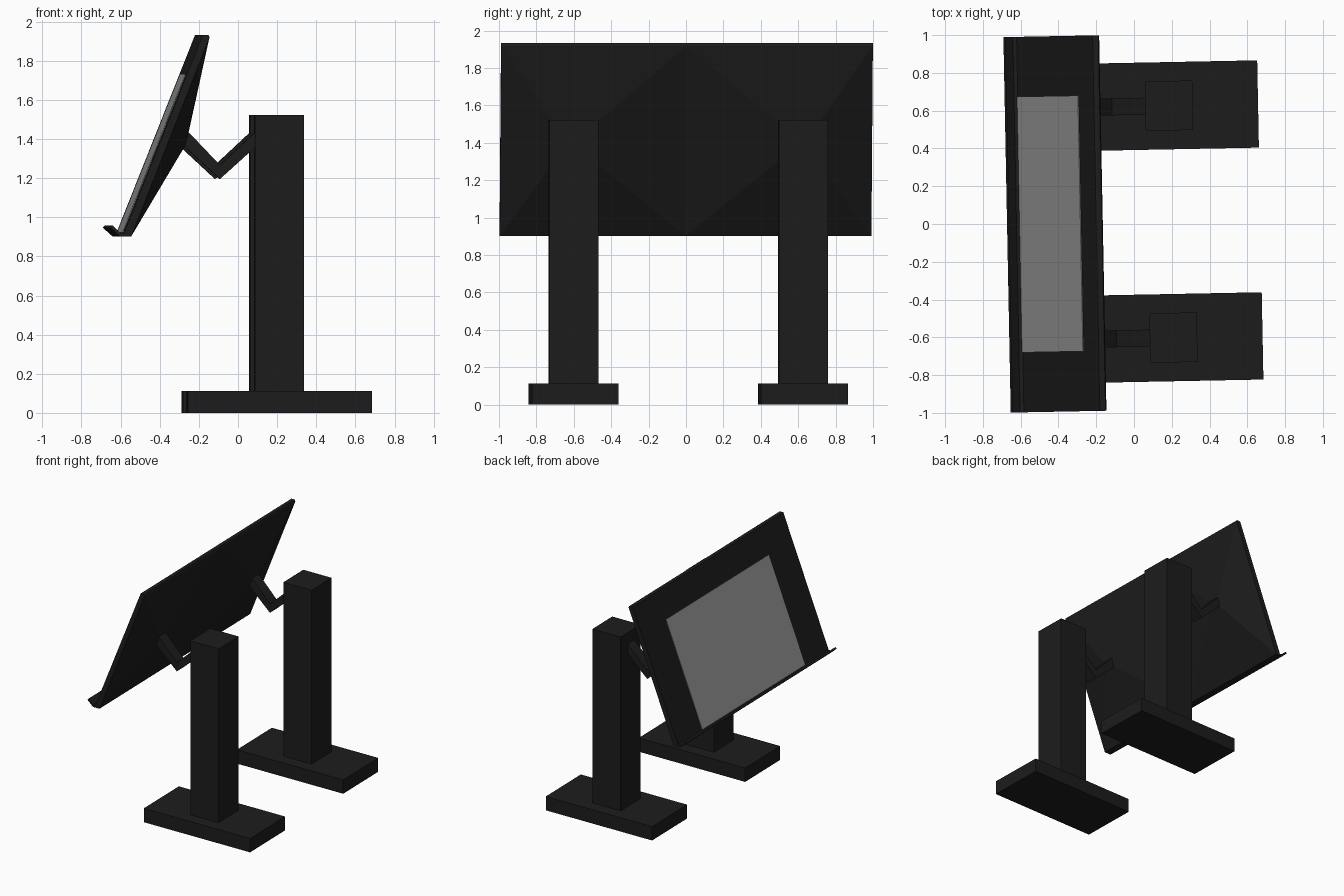
import bpy, bmesh
from mathutils import Matrix, Vector

if "Cube" in bpy.data.objects:
    bpy.data.objects.remove(bpy.data.objects["Cube"])

YAW = 0.0195                       # the whole stand is turned slightly
BASE = Matrix.Rotation(YAW, 4, 'Z') @ Matrix.Translation((0, 0.0085, 0))
ARM_Y = 0.614                      # distance of each support from the middle


def material(name, value):
    m = bpy.data.materials.new(name)
    m.diffuse_color = (value, value, value, 1)
    m.use_nodes = True
    m.node_tree.nodes["Principled BSDF"].inputs["Base Color"].default_value = m.diffuse_color
    return m


dark = material("dark_plastic", 0.012)
light = material("screen_grey", 0.32)


def prism(name, profile, y0, y1, mat, shape=None):
    """Sweep an x/z profile from y0 to y1, then mirror it across the middle."""
    bm = bmesh.new()
    a = [bm.verts.new((x, y0, z)) for x, z in profile]
    b = [bm.verts.new((x, y1, z)) for x, z in profile]
    n = len(profile)
    sides = [bm.faces.new((a[i], a[(i + 1) % n], b[(i + 1) % n], b[i])) for i in range(n)]
    bm.faces.new(b)
    if y0 > 0:                     # parts touching the middle stay open there
        bm.faces.new(a)
    if shape:
        shape(bm, sides)
    bmesh.ops.recalc_face_normals(bm, faces=bm.faces[:])
    if y0 == 0:                    # open shells: make the outer cap face outwards
        bm.faces.ensure_lookup_table()
        if bm.faces[n].normal.y < 0:
            bmesh.ops.reverse_faces(bm, faces=bm.faces[:])
    me = bpy.data.meshes.new(name)
    bm.to_mesh(me)
    bm.free()
    me.materials.append(mat)
    ob = bpy.data.objects.new(name, me)
    bpy.context.collection.objects.link(ob)
    ob.matrix_world = BASE
    mod = ob.modifiers.new("mirror", 'MIRROR')
    mod.use_axis = (False, True, False)
    return ob


def rect(x0, x1, z0, z1):
    return [(x0, z0), (x1, z0), (x1, z1), (x0, z1)]


# Two floor plates and two posts
prism("foot", rect(-0.273, 0.669, 0, 0.112), ARM_Y - 0.231, ARM_Y + 0.231, dark)
prism("post", rect(0.072, 0.323, 0.112, 1.522), ARM_Y - 0.131, ARM_Y + 0.131, dark)

# V-shaped brackets between posts and panel
prism("bracket_arm", [(-0.265, 1.435), (-0.285, 1.362), (-0.105, 1.195),
                      (0.075, 1.358), (0.075, 1.435), (-0.105, 1.267)],
      ARM_Y - 0.045, ARM_Y + 0.045, dark)


# Back of each panel half rises to a small square where the bracket meets it
def raise_back(bm, sides):
    back = sides[0]
    bmesh.ops.inset_individual(bm, faces=[back], thickness=0.2)
    mid = back.calc_center_median()
    for v in back.verts:
        top, outer = v.co.z > mid.z, v.co.y > mid.y
        x, z = (-0.265, 1.435) if top else (-0.285, 1.362)
        v.co = Vector((x, ARM_Y + (0.045 if outer else -0.045), z))


# Tilted panel with an upturned lip along the lower edge
prism("display_panel", [(-0.565, 0.902), (-0.165, 1.92), (-0.17, 1.932), (-0.20, 1.932),
                        (-0.602, 0.92), (-0.622, 0.92), (-0.662, 0.959), (-0.672, 0.947),
                        (-0.622, 0.902)], 0, 0.994, dark, raise_back)

# Flat screen on the panel's front face
prism("screen", [(-0.606, 0.921), (-0.596, 0.921), (-0.276, 1.728), (-0.284, 1.731)],
      0, 0.677, light)
